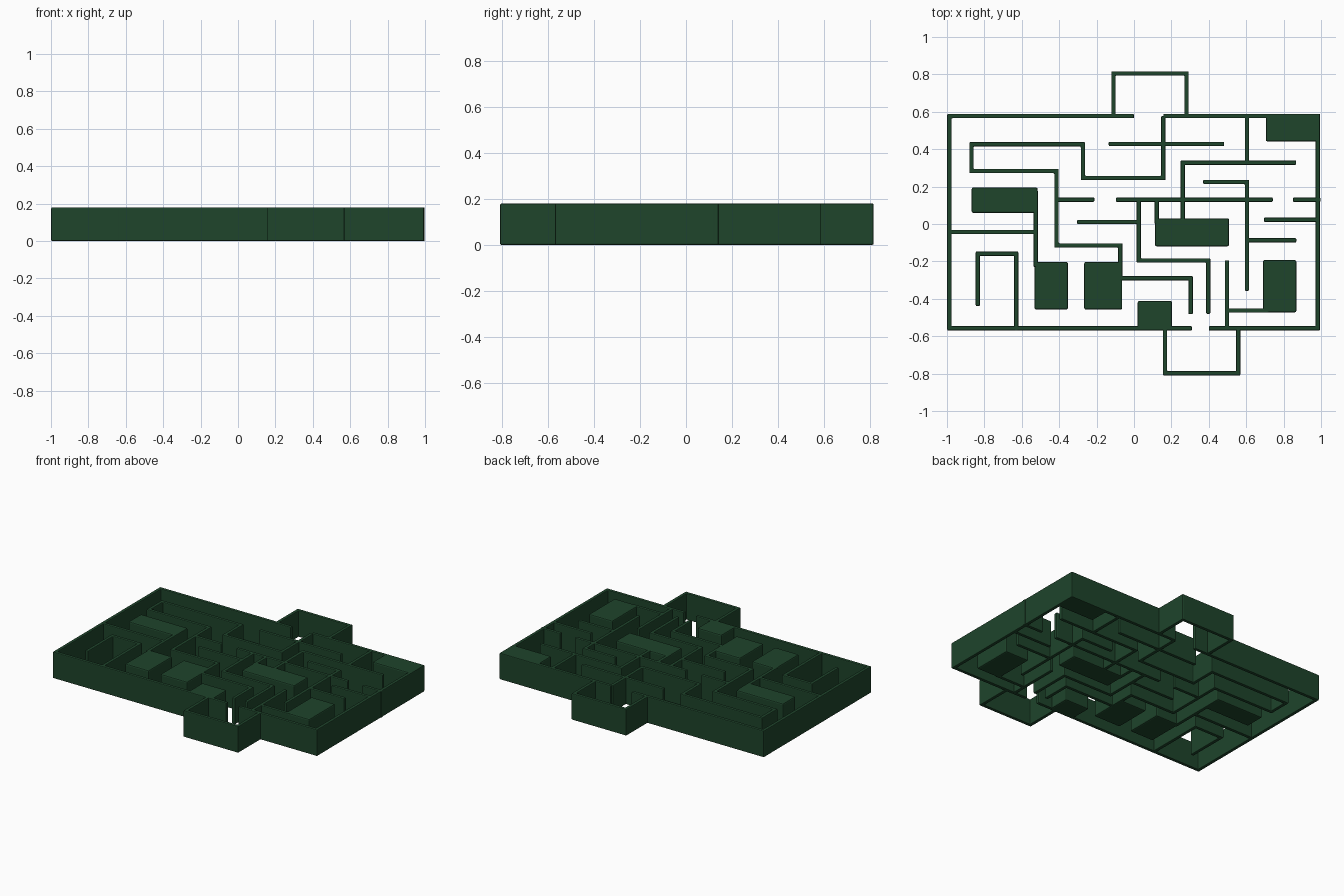
import bpy, bmesh
from mathutils import Vector

if "Cube" in bpy.data.objects:
    bpy.data.objects.remove(bpy.data.objects["Cube"])

HEIGHT, HALF = 0.18, 0.0115

mat = bpy.data.materials.new("hedge_green")
mat.diffuse_color = (0.013, 0.058, 0.024, 1)
mat.use_nodes = True
mat.node_tree.nodes["Principled BSDF"].inputs["Base Color"].default_value = mat.diffuse_color


def extrude_outline(name, outline, bevel):
    """Solid prism from a plan outline, with softly chamfered edges."""
    bm = bmesh.new()
    face = bm.faces.new([bm.verts.new((x, y, 0)) for x, y in outline])
    top = bmesh.ops.extrude_face_region(bm, geom=[face])["geom"]
    bmesh.ops.translate(bm, vec=(0, 0, HEIGHT),
                        verts=[v for v in top if isinstance(v, bmesh.types.BMVert)])
    bmesh.ops.recalc_face_normals(bm, faces=bm.faces)
    mesh = bpy.data.meshes.new(name)
    bm.to_mesh(mesh)
    bm.free()
    mesh.materials.append(mat)
    ob = bpy.data.objects.new(name, mesh)
    bpy.context.collection.objects.link(ob)
    mod = ob.modifiers.new("bevel", "BEVEL")
    mod.width, mod.segments = bevel, 2
    return ob


def wall(name, *pts):
    """Mitred wall of constant thickness along a plan path."""
    p = [Vector(q) for q in pts]
    d = [(b - a).normalized() for a, b in zip(p, p[1:])]
    left, right = [], []
    for i, q in enumerate(p):
        a, b = d[max(i - 1, 0)], d[min(i, len(d) - 1)]
        na, nb = Vector((-a.y, a.x)), Vector((-b.y, b.x))
        off = na if (na - nb).length < 1e-4 else na + nb
        left.append(q + off * HALF)
        right.append(q - off * HALF)
    return extrude_outline(name, left + right[::-1], 0.005)


def block(name, x0, x1, y0, y1):
    return extrude_outline(name, [(x0, y0), (x1, y0), (x1, y1), (x0, y1)], 0.008)


# Outer boundary, with a gap for each entrance
wall("outer_wall_left", (0.0, .577), (-.987, .577), (-.987, -.558), (.31, -.558))
wall("outer_wall_right", (.157, .577), (.983, .577), (.983, -.558), (.40, -.558))
wall("back_alcove", (-.11, .577), (-.11, .805), (.281, .805), (.281, .577))
wall("front_alcove", (.166, -.558), (.166, -.798), (.557, -.798), (.557, -.558))

# Long winding hedge
wall("winding_wall", (.157, .577), (.157, .246), (-.273, .246), (-.273, .426),
     (-.869, .426), (-.869, .283), (-.414, .283), (-.414, -.115),
     (-.073, -.115), (-.073, -.29), (.303, -.29), (.303, -.482))

# Inner hedges
inner = [
    [(-.135, .428), (.482, .428)],
    [(.604, .577), (.604, .328)],
    [(.867, .328), (.26, .328), (.26, .02)],
    [(.37, .225), (.604, .225), (.604, -.357)],
    [(-.097, .13), (.742, .13)],
    [(.85, .13), (.998, .13)],
    [(-.414, .13), (-.212, .13)],
    [(.695, .023), (.983, .023)],
    [(.604, -.087), (.868, -.087)],
    [(-.304, .011), (.025, .011)],
    [(.025, .13), (.025, -.195), (.397, -.195), (.397, -.48)],
    [(.122, .13), (.122, .0)],
    [(.497, -.195), (.497, -.558)],
    [(.497, -.463), (.72, -.463)],
    [(-.525, .18), (-.525, -.23)],
    [(-.987, -.043), (-.525, -.043)],
    [(-.835, -.438), (-.835, -.159), (-.63, -.159), (-.63, -.57)],
]
for i, path in enumerate(inner):
    wall(f"inner_wall_{i + 1}", *path)

# Solid hedge blocks: x range, y range
blocks = [
    (.705, .99, .442, .583), (-.868, -.515, .06, .195), (.112, .508, -.119, .03),
    (-.532, -.353, -.457, -.203), (-.266, -.063, -.457, -.203),
    (.02, .203, -.563, -.411), (.69, .868, -.472, -.193),
]
for i, b in enumerate(blocks):
    block(f"hedge_block_{i + 1}", *b)
